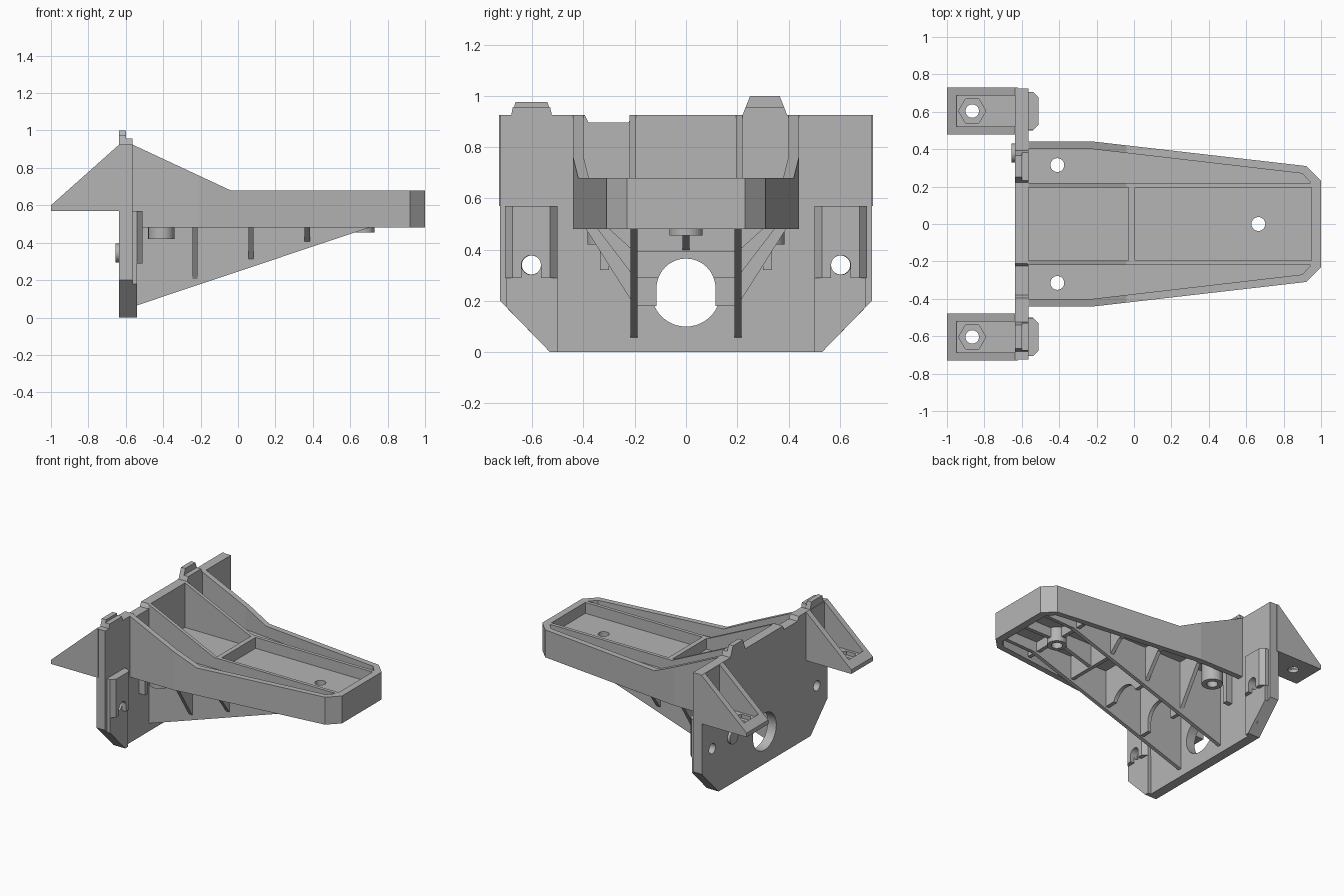
import bpy, bmesh
from math import cos, sin, pi

cube = bpy.data.objects.get("Cube")
if cube:
    bpy.data.objects.remove(cube)

grey = bpy.data.materials.new("plain grey")
grey.use_nodes = True
GREY = (0.46, 0.46, 0.46, 1)
grey.diffuse_color = GREY
grey.node_tree.nodes["Principled BSDF"].inputs["Base Color"].default_value = GREY


def prism(name, pts, axis, lo, hi):
    """Extrude a flat profile along one axis."""
    place = {"x": lambda a, b, c: (c, a, b),
             "y": lambda a, b, c: (a, c, b),
             "z": lambda a, b, c: (a, b, c)}[axis]
    bm = bmesh.new()
    low = [bm.verts.new(place(a, b, lo)) for a, b in pts]
    top = [bm.verts.new(place(a, b, hi)) for a, b in pts]
    bm.faces.new(low)
    bm.faces.new(top)
    n = len(pts)
    for i in range(n):
        j = (i + 1) % n
        bm.faces.new((low[i], low[j], top[j], top[i]))
    bmesh.ops.recalc_face_normals(bm, faces=bm.faces)
    mesh = bpy.data.meshes.new(name)
    bm.to_mesh(mesh)
    bm.free()
    mesh.materials.append(grey)
    ob = bpy.data.objects.new(name, mesh)
    bpy.context.collection.objects.link(ob)
    return ob


def rect(a0, a1, b0, b1):
    return [(a0, b0), (a1, b0), (a1, b1), (a0, b1)]


def disc(a, b, r, n=32):
    return [(a + r * cos(2 * pi * i / n), b + r * sin(2 * pi * i / n)) for i in range(n)]


def mirrored(half):
    """Close a half outline (a, b) across b = 0."""
    return half + [(a, -b) for a, b in reversed(half)]


def carve(ob, cutters, operation="DIFFERENCE"):
    """Apply boolean cutters and remove them."""
    for c in cutters:
        c.hide_render = True
        mod = ob.modifiers.new("cut", "BOOLEAN")
        mod.operation, mod.solver, mod.object = operation, "EXACT", c
    graph = bpy.context.evaluated_depsgraph_get()
    mesh = bpy.data.meshes.new_from_object(ob.evaluated_get(graph))
    ob.modifiers.clear()
    ob.data = mesh
    for c in cutters:
        bpy.data.objects.remove(c)
    return ob


def screw_holes():
    return [prism("hole_cutter", disc(x, y, 0.037), "z", 0.3, 0.8)
            for x, y in ((-0.41, 0.315), (-0.41, -0.315), (0.665, 0))]


BACK, FACE, FLOOR, UNDER = -0.635, -0.565, 0.60, 0.56

# Mounting plate with chamfered lower corners, large opening and a top notch
plate = prism("mounting_plate",
              [(-0.53, 0), (0.53, 0), (0.725, 0.2), (0.725, 0.925),
               (-0.21, 0.925), (-0.225, 0.895), (-0.38, 0.895), (-0.395, 0.925),
               (-0.725, 0.925), (-0.725, 0.2)], "x", BACK, FACE)
carve(plate, [prism("opening_cutter", disc(0, 0.235, 0.135, 48), "x", -0.8, -0.4)]
      + [prism("bolt_cutter", disc(s * 0.603, 0.34, 0.037), "x", -0.8, -0.4) for s in (1, -1)])

# Locating tabs on the top edge
prism("left_tab_back", [(0.215, 0.91), (0.40, 0.91), (0.365, 1.0), (0.25, 1.0)], "x", BACK, -0.60)
prism("left_tab_front", [(0.215, 0.91), (0.40, 0.91), (0.382, 0.957), (0.233, 0.957)], "x", -0.60, FACE)
prism("right_tab", [(-0.685, 0.91), (-0.52, 0.91), (-0.54, 0.975), (-0.665, 0.975)], "x", BACK, -0.60)
prism("right_tab_front", [(-0.685, 0.91), (-0.52, 0.91), (-0.53, 0.957), (-0.675, 0.957)], "x", -0.60, FACE)

# Locating peg on the rear of the plate
prism("rear_peg", disc(0.38, 0.345, 0.05), "x", -0.655, -0.62)

# Tray: tapered outline trimmed by the sloping side profile, then hollowed
tray = prism("tray", mirrored([(-0.57, 0.44), (-0.21, 0.44), (0.92, 0.31), (1.0, 0.23)]),
             "z", 0.48, 1.0)
carve(tray, [prism("slope_cutter", [(-0.7, 0.4), (1.1, 0.4), (1.1, 0.68), (-0.04, 0.68),
                                    (FACE, 0.925), (-0.7, 0.925)], "y", -0.6, 0.6)], "INTERSECT")
inner = [(-0.60, 0.40), (-0.22, 0.40), (0.90, 0.27), (0.945, 0.22)]
hollows = [prism("under_cutter", mirrored(inner), "z", 0.4, UNDER),
           prism("rear_pocket_cutter", rect(-0.60, -0.03, -0.195, 0.195), "z", FLOOR, 1.1),
           prism("front_pocket_cutter", rect(0.005, 0.95, -0.195, 0.195), "z", FLOOR, 1.1)]
for s in (1, -1):
    channel = [(x, s * y) for x, y in inner + [(-0.60, 0.22)]]
    hollows.append(prism("channel_cutter", channel, "z", FLOOR, 1.1))
carve(tray, hollows + screw_holes())

# Screw bosses under the tray
for name, x, y, r, z in (("left_boss", -0.41, 0.315, 0.07, 0.42),
                         ("right_boss", -0.41, -0.315, 0.07, 0.42),
                         ("front_boss", 0.665, 0, 0.065, 0.455)):
    carve(prism(name, disc(x, y, r), "z", z, 0.565), screw_holes())

# Long triangular ribs bracing the tray against the plate
for side, s in (("left", 1), ("right", -1)):
    lo, hi = sorted((s * 0.19, s * 0.217))
    prism(side + "_long_rib", [(-0.57, 0.055), (-0.54, 0.065), (0.70, 0.48), (0.95, 0.49),
                               (0.95, 0.565), (-0.57, 0.565)], "y", lo, hi)

# Cross ribs with arched clearance and outer gussets
arch = [(0.115 * cos(pi * i / 24), 0.25 + 0.115 * sin(pi * i / 24)) for i in range(25)]
for x, bottom, reach, width in ((-0.23, 0.18, 0.39, 0.405), (0.07, 0.29, 0.345, 0.37),
                                (0.37, 0.39, 0.30, 0.335)):
    half = [(0.2, bottom), (reach, 0.48), (width, 0.485), (width, 0.565)]
    rib = prism("cross_rib", half + [(-y, z) for y, z in reversed(half)], "x", x - 0.014, x + 0.014)
    if bottom < 0.35:
        carve(rib, [prism("arch_cutter", [(0.115, 0.1)] + arch + [(-0.115, 0.1)],
                          "x", x - 0.1, x + 0.1)])

# Small ribs meeting at the front boss
prism("centre_rib", [(0.37, 0.395), (0.61, 0.465), (0.61, 0.565), (0.37, 0.565)], "y", -0.014, 0.014)
prism("centre_rib_front", rect(0.72, 0.95, 0.49, 0.565), "y", -0.014, 0.014)
for s in (1, -1):
    lo, hi = sorted((s * 0.055, s * 0.28))
    prism("boss_rib", rect(lo, hi, 0.49, 0.565), "x", 0.651, 0.679)

for side, s in (("left", 1), ("right", -1)):
    c = s * 0.604
    # Short stiffener on the front of the plate
    lo, hi = sorted((s * 0.30, s * 0.335))
    prism(side + "_stiffener", rect(lo, hi, 0.32, 0.565), "x", -0.57, -0.515)

    # Clamp pad: bevelled upper block with a slot, plain lower block
    pad = prism(side + "_upper_pad", [(-0.57, c - 0.102), (-0.54, c - 0.102), (-0.51, c - 0.073),
                                      (-0.51, c + 0.073), (-0.54, c + 0.102), (-0.57, c + 0.102)],
                "z", 0.29, 0.57)
    carve(pad, [prism("bolt_cutter", disc(c, 0.34, 0.038), "x", -0.8, -0.4),
                prism("slot_cutter", rect(c - 0.038, c + 0.038, 0.2, 0.34), "x", -0.54, -0.4)])
    prism(side + "_lower_pad", [(s * 0.50, 0), (s * 0.53, 0), (s * 0.703, 0.178),
                                (s * 0.703, 0.29), (s * 0.50, 0.29)], "x", -0.57, -0.54)

    # Rear ear: sloped open box with nut recess and bolt hole
    ear = prism(side + "_ear", [(-1, 0.57), (-0.62, 0.57), (-0.62, 0.925), (BACK, 0.925), (-1, 0.6)],
                "y", c - 0.125, c + 0.125)
    carve(ear, [prism("box_cutter", rect(-0.95, -0.637, c - 0.083, c + 0.083), "z", 0.62, 1.1),
                prism("nut_cutter", disc(-0.865, c, 0.073, 6), "z", 0.592, 1.0),
                prism("bolt_cutter", disc(-0.865, c, 0.036), "z", 0.5, 1.05)])
